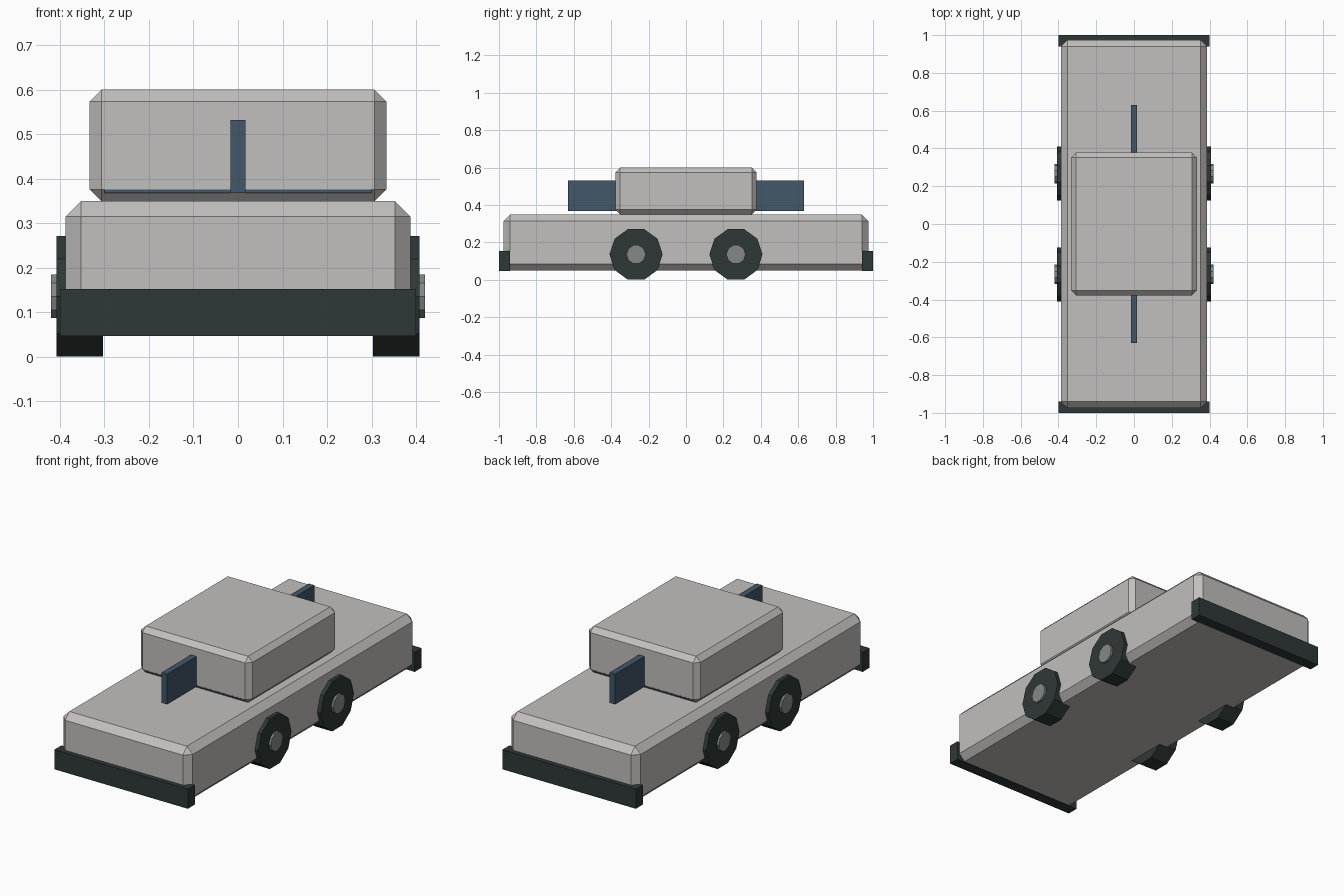
import bpy
import math

old = bpy.data.objects.get("Cube")
if old:
    bpy.data.objects.remove(old, do_unlink=True)


def make_material(name, r, g, b):
    mat = bpy.data.materials.new(name)
    mat.use_nodes = True
    mat.diffuse_color = (r, g, b, 1)
    mat.node_tree.nodes["Principled BSDF"].inputs["Base Color"].default_value = (r, g, b, 1)
    return mat


paint = make_material("warm grey paint", 0.54, 0.525, 0.51)
rubber = make_material("dark rubber", 0.028, 0.04, 0.038)
glass = make_material("blue glass", 0.055, 0.095, 0.14)
metal = make_material("hub metal", 0.24, 0.25, 0.25)


def box(name, mat, center, size, chamfer=0):
    bpy.ops.mesh.primitive_cube_add(size=1, location=center)
    obj = bpy.context.object
    obj.name = name
    obj.scale = size
    bpy.ops.object.transform_apply(location=False, rotation=False, scale=True)
    obj.data.materials.append(mat)
    if chamfer:
        mod = obj.modifiers.new("Chamfer", "BEVEL")
        mod.width = chamfer
        mod.segments = 1
    return obj


def axle_cylinder(name, mat, radius, x_inner, x_outer, side, y, z):
    # Ten-sided cylinder lying along x, flat at top and bottom
    bpy.ops.mesh.primitive_cylinder_add(
        vertices=10, radius=radius, depth=x_outer - x_inner,
        location=(side * (x_inner + x_outer) / 2, y, z),
        rotation=(0, math.pi / 2, 0))
    obj = bpy.context.object
    obj.name = name
    # Spin about the axle so a flat side rests on the ground
    bpy.ops.object.transform_apply(location=False, rotation=True, scale=False)
    obj.rotation_euler.x = 0
    obj.data.materials.append(mat)
    return obj


# Chamfered body and cabin
box("body", paint, (0, 0, 0.2), (0.774, 1.95, 0.3), 0.035)
box("cabin", paint, (0, 0, 0.475), (0.666, 0.756, 0.25), 0.026)

# Bumpers, windows and centre fins at both ends
for end, label in ((-1, "front"), (1, "rear")):
    box(label + "_bumper", rubber, (0, end * 0.97, 0.1), (0.8, 0.06, 0.106))
    box(label + "_window", glass, (0, end * 0.361, 0.45), (0.6, 0.033, 0.164))
    box(label + "_fin", glass, (0, end * 0.38, 0.45), (0.034, 0.5, 0.164))

    # Wheels and hubs
    for side, hand in ((1, "left"), (-1, "right")):
        place = (side, end * 0.267, 0.136)
        axle_cylinder(f"{label}_{hand}_wheel", rubber, 0.142, 0.303, 0.408, *place)
        axle_cylinder(f"{label}_{hand}_hub", metal, 0.0515, 0.31, 0.42, *place)
